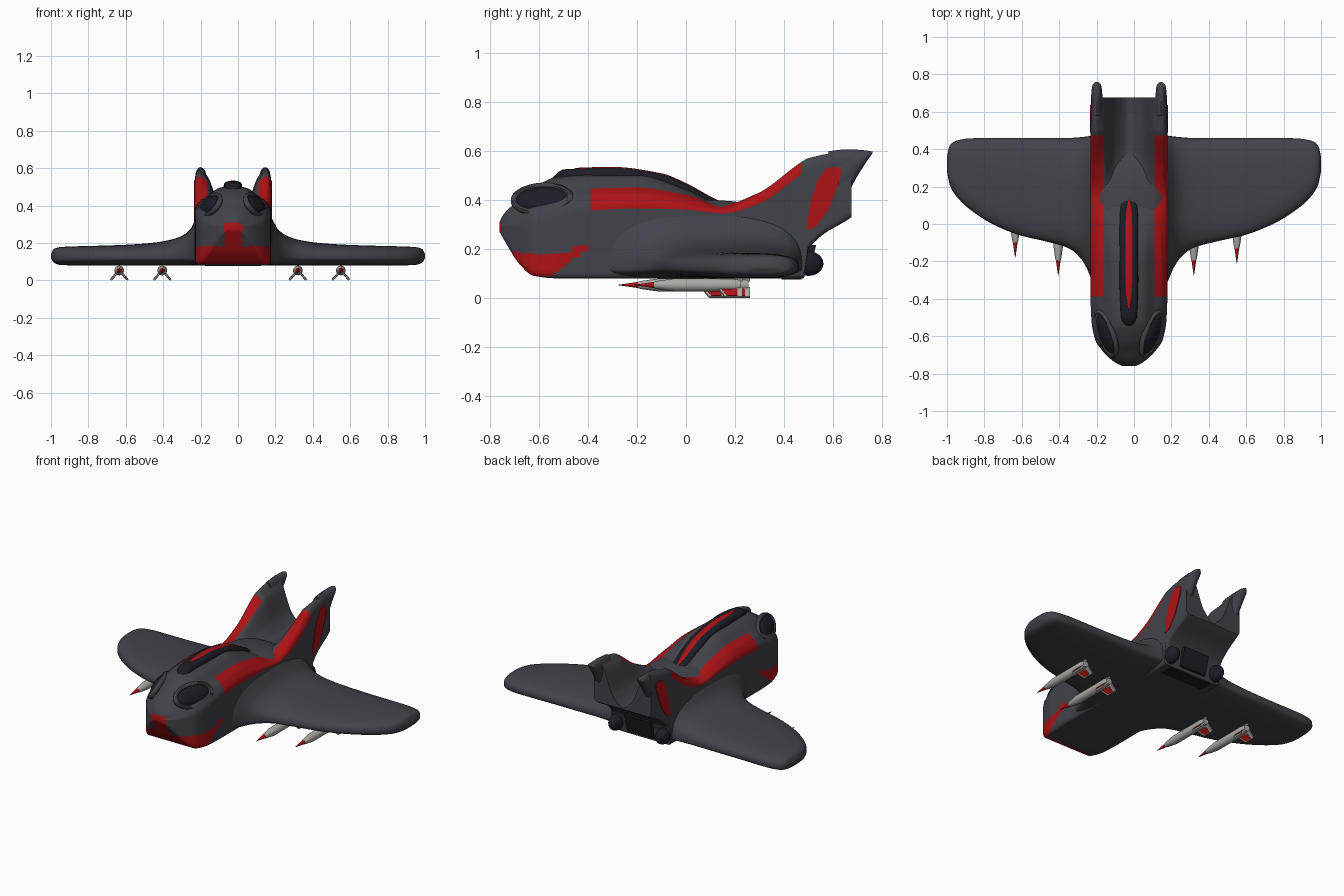
import bpy, bmesh
from math import sin, cos, pi, radians
from mathutils import Matrix, Vector

if "Cube" in bpy.data.objects:
    bpy.data.objects.remove(bpy.data.objects["Cube"])

CX = -0.027  # fuselage centre line


def material(name, rgb):
    m = bpy.data.materials.new(name)
    m.diffuse_color = (*rgb, 1)
    m.use_nodes = True
    m.node_tree.nodes["Principled BSDF"].inputs["Base Color"].default_value = m.diffuse_color
    return m


HULL = material("hull_grey", (0.055, 0.055, 0.07))
RED = material("red_paint", (0.42, 0.006, 0.008))
DARK = material("dark_trim", (0.012, 0.012, 0.02))
STEEL = material("rocket_grey", (0.4, 0.4, 0.38))


def curve(ts, rows, t, flat_end=False):
    """Monotone cubic interpolation of each column of rows at t."""
    i = max(0, min(len(ts) - 2, sum(1 for a in ts[1:-1] if a <= t)))
    h = ts[i + 1] - ts[i]
    u = (t - ts[i]) / h
    out = []
    for c in range(len(rows[0])):
        d = lambda k: (rows[k + 1][c] - rows[k][c]) / (ts[k + 1] - ts[k])

        def slope(k):
            if k == 0:
                return d(0)
            if k == len(ts) - 1:
                return 0 if (flat_end and c == 1) else d(k - 1)
            a, b = d(k - 1), d(k)
            return 2 * a * b / (a + b) if a * b > 0 else 0
        p, q = rows[i][c], rows[i + 1][c]
        out.append(p * (2*u**3 - 3*u*u + 1) + q * (3*u*u - 2*u**3)
                   + h * (slope(i) * (u**3 - 2*u*u + u) + slope(i + 1) * (u**3 - u*u)))
    return out


def finish(name, bm, mats, angle=40):
    bmesh.ops.recalc_face_normals(bm, faces=bm.faces)
    me = bpy.data.meshes.new(name)
    bm.to_mesh(me)
    bm.free()
    for m in mats:
        me.materials.append(m)
    ob = bpy.data.objects.new(name, me)
    bpy.context.collection.objects.link(ob)
    bpy.ops.object.select_all(action='DESELECT')
    ob.select_set(True)
    bpy.context.view_layer.objects.active = ob
    bpy.ops.object.shade_smooth_by_angle(angle=radians(angle))
    return ob


def loft(name, rings, mats, paint=None, angle=40):
    bm = bmesh.new()
    vs = [[bm.verts.new(p) for p in r] for r in rings]
    n = len(rings[0])
    for j in range(len(vs) - 1):
        for k in range(n):
            f = bm.faces.new((vs[j][k], vs[j][(k+1) % n], vs[j+1][(k+1) % n], vs[j+1][k]))
            if paint:
                f.material_index = paint(f.calc_center_median(), k)
    for r in (vs[0], vs[-1]):
        f = bm.faces.new(r)
        if paint:
            f.material_index = paint(f.calc_center_median(), 0)
    return finish(name, bm, mats, angle)


def oval(a, e):
    c, s = cos(a), sin(a)
    return abs(c)**e * (1 if c > 0 else -1), abs(s)**e * (1 if s > 0 else -1)


def slab(name, outline, x0, x1, mat):
    """Outline in (y, z) extruded from x0 to x1."""
    return loft(name, [[(x, y, z) for y, z in outline] for x in (x0, x1)], [mat])


# Fuselage: y, half width, bottom, stripe low, shoulder, stripe high, inner, centre
BODY = [
    (-.76, .035, .27, .29, .295, .305, .31, .31),
    (-.74, .075, .235, .29, .30, .325, .34, .345),
    (-.68, .14, .14, .29, .33, .36, .395, .40),
    (-.62, .18, .09, .30, .36, .40, .44, .45),
    (-.52, .20, .08, .33, .39, .435, .485, .495),
    (-.40, .205, .08, .355, .41, .445, .495, .505),
    (-.20, .205, .08, .365, .42, .45, .495, .505),
    (0, .205, .08, .36, .395, .42, .44, .445),
    (.15, .205, .08, .345, .37, .38, .38, .375),
    (.30, .205, .08, .385, .43, .43, .37, .345),
    (.48, .205, .08, .51, .56, .53, .39, .335),
    (.50, .205, .2, .52, .57, .54, .39, .335),
    (.675, .20, .33, .56, .605, .55, .40, .34)]
SUB, NY = 13, 170
ys = [r[0] for r in BODY]
rings = []
for j in range(NY + 1):
    y = -.76 + 1.435 * j / NY
    w, zb, z3, zm, z4, z5, zc = curve(ys, [r[1:] for r in BODY], y)
    pts = [(0, zb), (.9*w, zb), (w, zb + min(.03, (z3 - zb) * .4)), (w, z3),
           (.88*w, zm), (.66*w, z4), (.35*w, z5), (0, zc)]
    half = [curve(range(8), pts, k / SUB, True) for k in range(7 * SUB + 1)]
    rings.append([(CX + x, y, z) for x, z in half] + [(CX - x, y, z) for x, z in half[-2:0:-1]])


def body_paint(c, k):
    k = min(k, 14 * SUB - 1 - k)
    if -.385 < c.y < .475 and 3 * SUB <= k < 5 * SUB:
        return 1                                     # shoulder stripes
    low = max(.088, .09 + (c.y + .55) * .75)
    chin = c.y < -.4 and low < c.z < .185 + max(0, c.y + .5) * .4
    return int(chin or (c.y < -.6 and abs(c.x - CX) < .045 and .1 < c.z < .31))


loft("fuselage", rings, [HULL, RED], body_paint)

# Wings, one loft from tip to tip: offset, leading y, trailing y, bottom, top
WING = [(.12, -.40, .48, .08, .40), (.19, -.34, .475, .08, .36), (.215, -.27, .47, .08, .30),
        (.26, -.19, .465, .08, .25), (.33, -.13, .46, .08, .22), (.45, -.095, .46, .08, .2),
        (.6, -.06, .46, .08, .19), (.75, 0, .46, .08, .185), (.87, .075, .458, .08, .182),
        (.95, .15, .445, .083, .178), (.985, .21, .42, .095, .168), (1, .28, .36, .12, .14)]
xs = [r[0] for r in WING]
offs = [.12 + .88 * (1 - (1 - i / 50)**1.6) for i in range(51)]
rings = []
for s, o in [(-1, o) for o in reversed(offs)] + [(1, o) for o in offs]:
    y0, y1, zb, zt = curve(xs, [r[1:] for r in WING], o)
    zm = min(.125, (zb + zt) / 2)
    ring = []
    for k in range(56):
        c, q = oval(2 * pi * k / 56, .75)
        ring.append((s * o + CX * (1 - o), (y0 + y1) / 2 + c * (y1 - y0) / 2,
                     zm + q * ((zt - zm) if q > 0 else (zm - zb))))
    rings.append(ring)
loft("wings", rings, [HULL], angle=60)

# Spine fairing with red inset: y, half width, top
SPINE = [(-.56, .012, .475), (-.5, .042, .524), (-.3, .05, .531), (-.1, .05, .505),
         (0, .05, .465), (.12, .045, .4), (.21, .01, .36)]


def spine(name, ya, yb, scale, lift, mat):
    rings = []
    for j in range(41):
        y = ya + (yb - ya) * j / 40
        w, z = curve([r[0] for r in SPINE], [r[1:] for r in SPINE], y)
        w *= scale * (1 if scale == 1 else max(.1, 1 - abs(j / 20 - 1)**4)**.5)
        rings.append([(CX + w * c, y, z - .035 + (.035 + lift) * q)
                      for c, q in (oval(2 * pi * k / 24, .6) for k in range(24))])
    loft(name, rings, [mat])


spine("spine_fairing", -.56, .21, 1, 0, DARK)
spine("spine_stripe", -.45, .13, .55, .003, RED)

FIN_TIP = [(.58, .40, .598, .032), (.65, .42, .605, .032), (.70, .50, .604, .029),
           (.74, .562, .6, .024), (.76, .59, .596, .006)]
PANEL = [(.49, .275), (.53, .29), (.58, .36), (.62, .46), (.635, .52), (.615, .535),
         (.575, .53), (.535, .48), (.505, .38)]
for s, side in ((-1, "left"), (1, "right")):
    # Swept fin tip behind the fuselage
    rings = []
    for j in range(25):
        y = .58 + .18 * j / 24
        a, b, w = curve([r[0] for r in FIN_TIP], [r[1:] for r in FIN_TIP], y)
        rings.append([(CX + s * .172 + w * cos(t), y, (a + b) / 2 + (b - a) / 2 * sin(t))
                      for t in (2 * pi * k / 24 for k in range(24))])
    loft(side + "_fin_tip", rings, [HULL])
    slab(side + "_fin_panel", PANEL, CX + s * .18, CX + s * .208, RED)

    # Cockpit window and its rim
    place = (Matrix.Translation((CX + s * .122, -.585, .402)) @ Matrix.Rotation(radians(-20 * s), 4, 'Z')
             @ Matrix.Rotation(radians(-33 * s), 4, 'Y'))
    bm = bmesh.new()
    bmesh.ops.create_uvsphere(bm, u_segments=32, v_segments=16, radius=1,
                              matrix=place @ Matrix.Diagonal((.03, .115, .058, 1)))
    finish(side + "_window", bm, [DARK])
    rings = []
    for k in range(49):
        t = 2 * pi * k / 48
        rings.append([place @ Vector((.016 * sin(b), (.122 + .014 * cos(b)) * cos(t),
                                      (.064 + .014 * cos(b)) * sin(t)))
                      for b in (2 * pi * i / 10 for i in range(10))])
    loft(side + "_window_rim", rings, [HULL])

    # Thruster pod under the fin
    bm = bmesh.new()
    bmesh.ops.create_uvsphere(bm, u_segments=24, v_segments=12, radius=1,
                              matrix=Matrix.Translation((CX + s * .165, .5, .14)) @ Matrix.Diagonal((.04, .06, .05, 1)))
    finish(side + "_thruster_pod", bm, [DARK])

# Rear exhaust and belly plate
slab("exhaust_block", [(.45, .1), (.5, .1), (.53, .215), (.45, .22)], CX - .09, CX + .09, DARK)
slab("belly_plate", [(.39, .076), (.47, .076), (.47, .09), (.39, .09)], CX - .15, CX + .15, DARK)

# Rockets: red needle nose, grey body, three fins with red panels
NOSE = [(0, .001), (.09, .014)]
TUBE = [(.08, .013), (.095, .017), (.16, .026), (.40, .026), (.435, .02)]
RZ = .053


def turned(name, x, y, prof, mat):
    loft(name, [[(x + r * cos(t), y + d, RZ + r * sin(t)) for t in (2 * pi * k / 20 for k in range(20))]
                for d, r in prof], [mat])


for i, (x, y) in enumerate([(-.635, -.18), (-.405, -.275), (.32, -.275), (.55, -.21)], 1):
    turned(f"rocket_{i}_nose", x, y, NOSE, RED)
    turned(f"rocket_{i}_body", x, y, TUBE, STEEL)
    for j, deg in enumerate((0, 138, 222), 1):
        spin = Matrix.Translation((x, y, RZ)) @ Matrix.Rotation(radians(deg), 4, 'Y')
        r = .045 if deg == 0 else .068
        for part, outline, t, mat in (
                ("fin", [(.34, .02), (.37, r), (.44, r), (.44, .015)], .005, STEEL),
                ("fin_panel", [(.355, .027), (.378, r - .004), (.42, r - .004), (.42, .027)], .0065, RED)):
            ob = slab(f"rocket_{i}_{part}_{j}", outline, -t, t, mat)
            ob.data.transform(spin)
